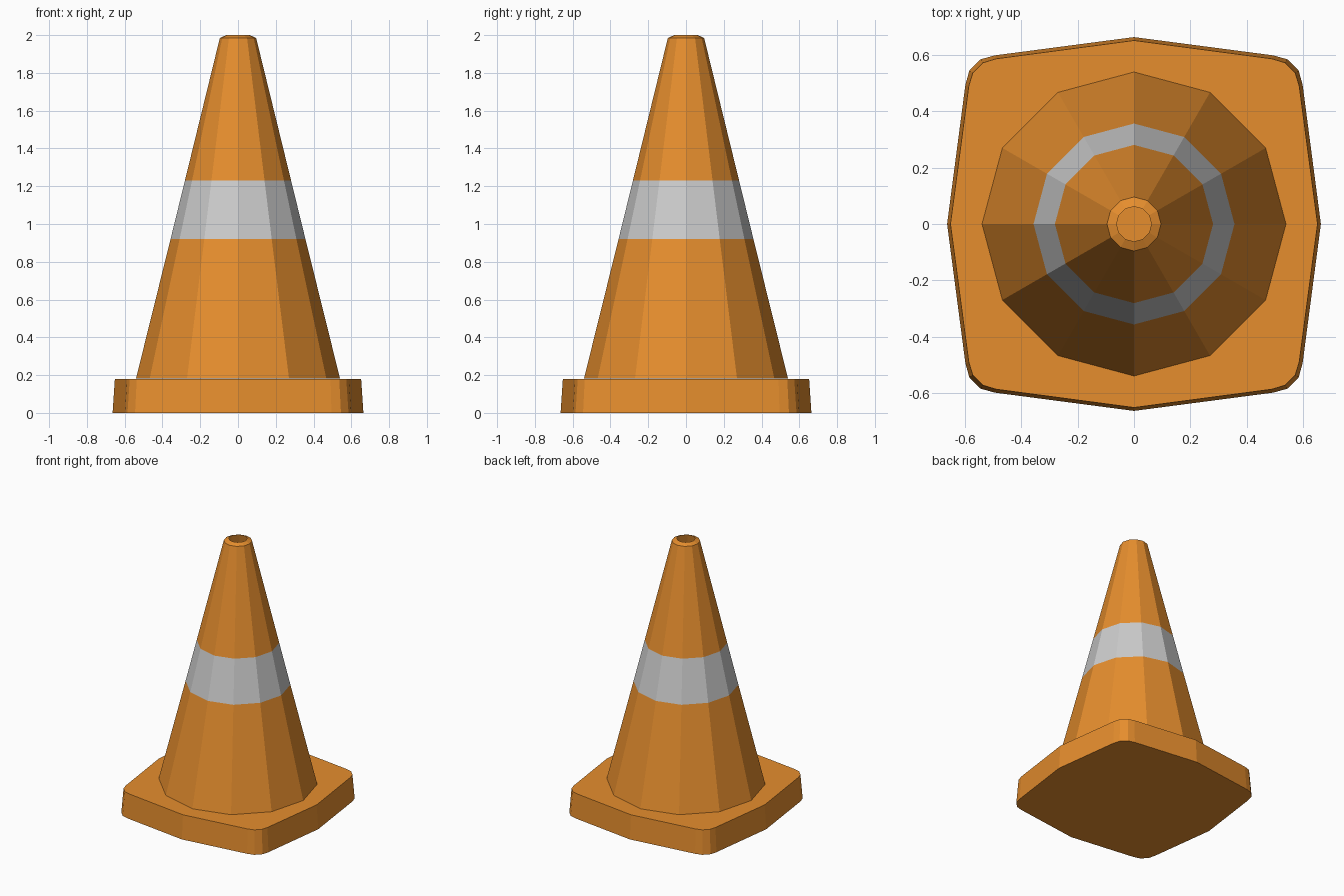
import bpy, bmesh
from math import cos, sin, tau

if "Cube" in bpy.data.objects:
    bpy.data.objects.remove(bpy.data.objects["Cube"])


def material(name, color):
    m = bpy.data.materials.new(name)
    m.diffuse_color = (*color, 1)
    m.use_nodes = True
    m.node_tree.nodes["Principled BSDF"].inputs["Base Color"].default_value = m.diffuse_color
    return m


orange = material("orange_plastic", (0.79, 0.27, 0.027))
silver = material("reflective_grey", (0.78, 0.78, 0.78))


def loft(name, rings, mats, cap=False):
    """Join successive closed rings of points with flat quads, one material per step."""
    bm = bmesh.new()
    loops = [[bm.verts.new(p) for p in ring] for ring in rings]
    n = len(loops[0])
    for a, b, m in zip(loops, loops[1:], mats):
        for i in range(n):
            j = (i + 1) % n
            bm.faces.new((a[i], a[j], b[j], b[i])).material_index = m
    if cap:
        bm.faces.new(loops[0][::-1])
        bm.faces.new(loops[-1])
    mesh = bpy.data.meshes.new(name)
    bm.to_mesh(mesh)
    bm.free()
    obj = bpy.data.objects.new(name, mesh)
    bpy.context.collection.objects.link(obj)
    for m in (orange, silver):
        mesh.materials.append(m)
    return obj


def base_ring(quarter, z):
    """Turn one quarter of the outline through four right angles."""
    pts = []
    for _ in range(4):
        pts += [(x, y, z) for x, y in quarter]
        quarter = [(-y, x) for x, y in quarter]
    return pts


# Base plate: bowed square with clipped corners, slightly tapered
bottom = [(0.664, 0), (0.599, 0.495), (0.585, 0.545), (0.545, 0.585), (0.495, 0.599)]
top = [(0.652, 0), (0.587, 0.49), (0.573, 0.536), (0.536, 0.573), (0.49, 0.587)]
loft("base_plate", [base_ring(bottom, 0), base_ring(top, 0.18)], [0], cap=True)

# Cone: open twelve-sided shell with a grey band and a small rim at the top
profile = [(0.54, 0.182), (0.357, 0.92), (0.281, 1.23), (0.096, 1.985), (0.062, 2.0)]
rings = [[(r * cos(tau * i / 12), r * sin(tau * i / 12), z) for i in range(12)]
         for r, z in profile]
loft("cone_shell", rings, [0, 1, 0, 0])
